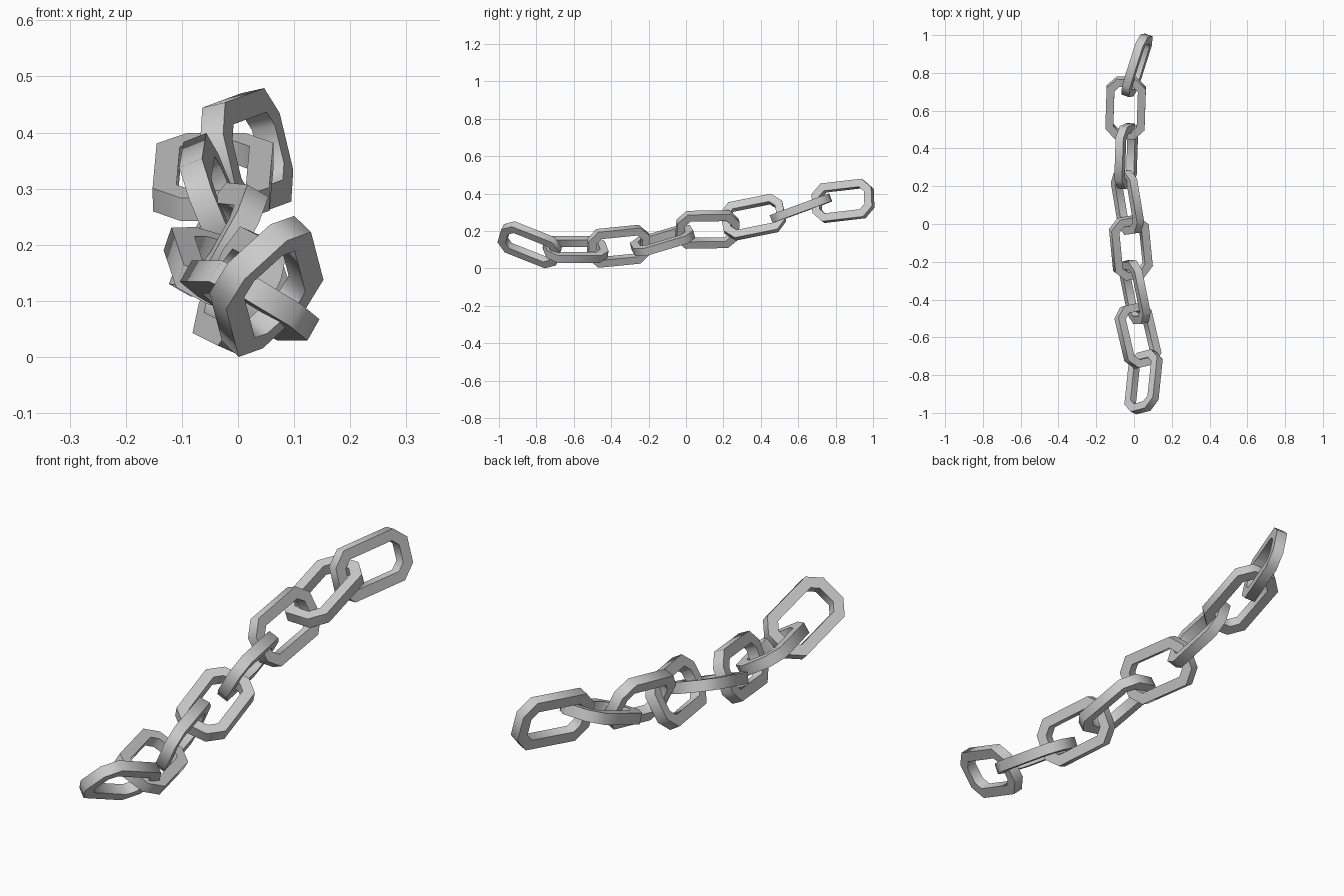
import bpy, bmesh, math
from mathutils import Vector, Matrix

if "Cube" in bpy.data.objects:
    bpy.data.objects.remove(bpy.data.objects["Cube"])

HALF_L, HALF_W, BAR, THICK, CHAMFER = 0.168, 0.104, 0.042, 0.044, 0.052


def octagon(a, b, c):
    # rectangle outline with cut corners, long axis on x
    return [(a, b - c), (a - c, b), (c - a, b), (-a, b - c),
            (-a, c - b), (c - a, -b), (a - c, -b), (a, c - b)]


def link_mesh():
    # flat octagonal ring with a square bar section
    bm = bmesh.new()
    outer = octagon(HALF_L, HALF_W, CHAMFER)
    inner = octagon(HALF_L - BAR, HALF_W - BAR, CHAMFER - BAR * 0.586)
    h = THICK / 2
    rings = [[bm.verts.new((x, y, z)) for x, y in pts]
             for pts, z in ((outer, -h), (outer, h), (inner, h), (inner, -h))]
    for r in range(4):
        p, q = rings[r], rings[(r + 1) % 4]
        for i in range(8):
            j = (i + 1) % 8
            bm.faces.new((p[i], p[j], q[j], q[i]))
    bmesh.ops.recalc_face_normals(bm, faces=bm.faces)
    me = bpy.data.meshes.new("chain_link")
    bm.to_mesh(me)
    bm.free()
    return me


# centre, long direction and width direction of every link
LINKS = [
    ((0.055, -0.835, 0.125), (0.03, 0.29, -0.115), (0.13, 0.05, 0.11)),
    ((0.025, -0.59, 0.10), (-0.07, 0.30, 0.0), (0.15, 0.035, -0.09)),
    ((0.008, -0.36, 0.117), (-0.06, 0.30, 0.03), (0.08, 0.0, 0.18)),
    ((-0.012, -0.125, 0.148), (-0.03, 0.30, 0.09), (0.19, 0.02, -0.06)),
    ((-0.03, 0.115, 0.207), (-0.05, 0.30, 0.005), (0.095, 0.0, 0.165)),
    ((-0.037, 0.36, 0.273), (0.01, 0.30, 0.06), (-0.075, 0.0, 0.19)),
    ((-0.04, 0.615, 0.32), (0.01, 0.30, 0.11), (0.20, -0.01, 0.0)),
    ((0.02, 0.84, 0.36), (0.095, 0.30, 0.035), (-0.045, 0.0, 0.20)),
]

mesh = link_mesh()
for k, (loc, u, w) in enumerate(LINKS, 1):
    u = Vector(u).normalized()
    w = Vector(w)
    w = (w - u * w.dot(u)).normalized()
    n = u.cross(w)
    ob = bpy.data.objects.new("chain_link_%d" % k, mesh)
    bpy.context.collection.objects.link(ob)
    ob.matrix_world = Matrix.Translation(loc) @ Matrix((u, w, n)).transposed().to_4x4()

# smooth around the ring, sharp along the bar edges
ob.select_set(True)
bpy.context.view_layer.objects.active = ob
bpy.ops.object.shade_smooth_by_angle(angle=math.radians(50))

# rest the chain on the ground, centred
bpy.context.view_layer.update()
pts = [o.matrix_world @ v.co for o in bpy.context.collection.objects for v in mesh.vertices]
lo = Vector([min(p[i] for p in pts) for i in range(3)])
hi = Vector([max(p[i] for p in pts) for i in range(3)])
shift = Vector((-(lo.x + hi.x) / 2, -(lo.y + hi.y) / 2, -lo.z))
for o in bpy.context.collection.objects:
    o.location += shift
